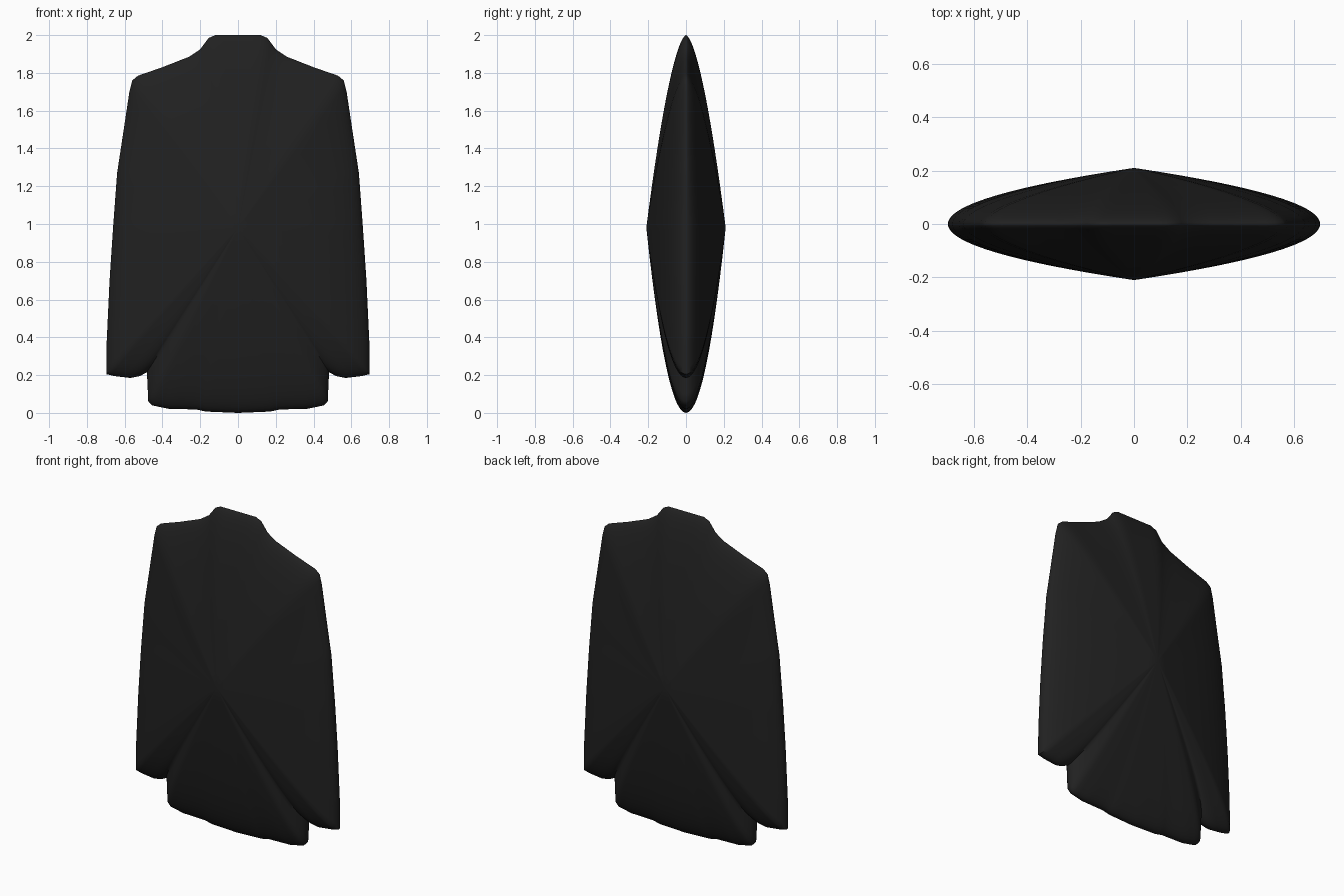
import bpy, bmesh, math
from mathutils import Vector

cube = bpy.data.objects.get("Cube")
if cube:
    bpy.data.objects.remove(cube)

fabric = bpy.data.materials.new("black fabric")
fabric.use_nodes = True
COLOUR = (0.015, 0.015, 0.015, 1)
fabric.diffuse_color = COLOUR
bsdf = fabric.node_tree.nodes["Principled BSDF"]
bsdf.inputs["Base Color"].default_value = COLOUR
bsdf.inputs["Roughness"].default_value = 0.9

# Left half of the garment outline (x, z): collar, shoulder, sleeve, cuff, hem
HALF = [(0, 2), (.12, 2), (.155, 1.985), (.2, 1.925), (.26, 1.885), (.4, 1.83),
        (.53, 1.785), (.56, 1.76), (.575, 1.7), (.605, 1.5), (.64, 1.27),
        (.66, 1), (.68, .7), (.695, .38), (.697, .205), (.655, .195), (.57, .185),
        (.52, .195), (.482, .215), (.475, .06), (.455, .04), (.37, .022),
        (.22, .018), (.17, .007), (0, 0)]
CENTRE = Vector((0, .98))
DEPTH = .21
RINGS = 22
STEP = .04


def outline():
    """Full closed outline, with long edges divided evenly."""
    loop = HALF + [(-x, z) for x, z in HALF[-2:0:-1]]
    points = []
    for a, b in zip(loop, loop[1:] + loop[:1]):
        a, b = Vector(a), Vector(b)
        n = max(1, math.ceil((b - a).length / STEP))
        points += [a.lerp(b, i / n) for i in range(n)]
    return points


def puff(direction, t):
    """Padded thickness, falling from the middle to the seam."""
    power = .5 + .12 * max(0, direction.normalized().y)
    return DEPTH * (1 - t) ** power


bm = bmesh.new()
rim = outline()
count = len(rim)
seam = [bm.verts.new((p.x, 0, p.y)) for p in rim]

# Front and back panels share the seam and swell to a soft point
for side in (-1, 1):
    previous = seam
    for k in range(1, RINGS):
        t = 1 - (k / RINGS) ** 2
        ring = []
        for p in rim:
            d = p - CENTRE
            q = CENTRE + d * t
            ring.append(bm.verts.new((q.x, side * puff(d, t), q.y)))
        for i in range(count):
            j = (i + 1) % count
            bm.faces.new((previous[i], previous[j], ring[j], ring[i]))
        previous = ring
    tip = bm.verts.new((0, side * DEPTH, CENTRE.y))
    for i in range(count):
        bm.faces.new((previous[i], previous[(i + 1) % count], tip))

bmesh.ops.recalc_face_normals(bm, faces=bm.faces)
mesh = bpy.data.meshes.new("coat")
bm.to_mesh(mesh)
bm.free()
mesh.materials.append(fabric)
coat = bpy.data.objects.new("coat", mesh)
bpy.context.collection.objects.link(coat)

bpy.ops.object.select_all(action="DESELECT")
coat.select_set(True)
bpy.context.view_layer.objects.active = coat
bpy.ops.object.shade_smooth_by_angle(angle=math.radians(50))
